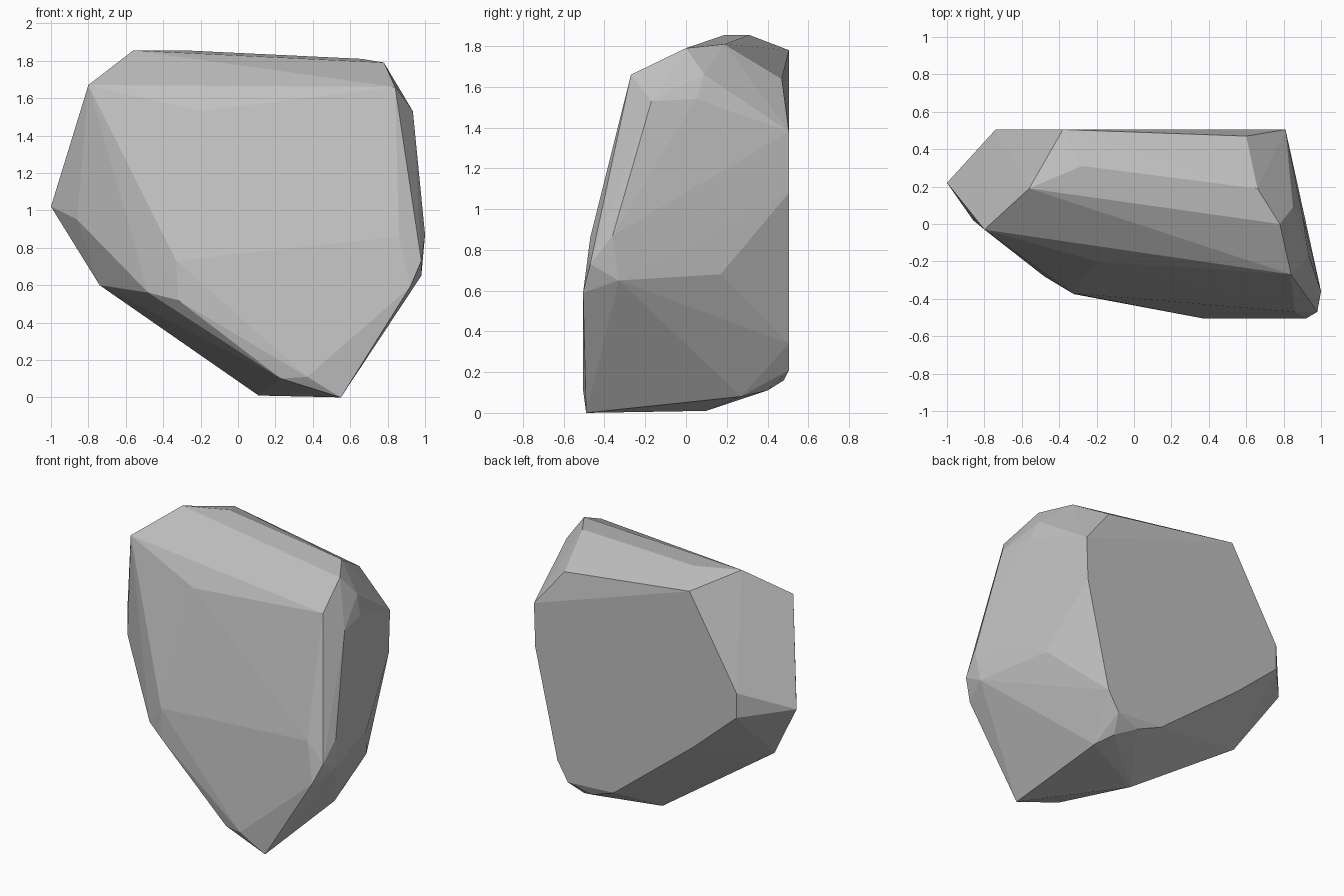
import bpy
import bmesh

# Corner points of the boulder, grouped by region
crown = [(-.56, .19, 1.855), (-.28, .31, 1.855), (.66, .19, 1.81), (.78, 0, 1.79),
         (-.8, -.03, 1.67), (.84, -.27, 1.66), (.85, .09, 1.66), (.6, .47, 1.64)]
front = [(-.2, -.2, 1.53), (-.33, -.37, .73), (-.32, -.375, .52), (-.48, -.28, .56),
         (.86, -.47, .86), (.92, -.505, .59), (.37, -.505, .11)]
right = [(.935, -.17, 1.53), (.9, .05, 1.54), (1, -.36, .87), (.98, -.47, .73),
         (.98, -.33, .65), (.92, -.05, .77), (.86, .17, .68)]
left = [(-1, .22, 1.02), (-.86, .02, .95), (-.74, .09, .6)]
back = [(-.38, .505, 1.78), (.81, .505, 1.38), (.8, .505, 1.08), (.63, .505, .34),
        (.55, .505, .21), (.2, .505, .23), (-.41, .505, .71), (-.74, .505, 1.0),
        (-.74, .505, 1.17)]
base = [(.55, -.49, 0), (.11, .1, .01), (.23, -.46, .1), (.55, .27, .08),
        (.5, .4, .11), (.38, .48, .16)]

# Boulder: faceted convex hull around the corners
bm = bmesh.new()
for p in crown + front + right + left + back + base:
    bm.verts.new(p)
bmesh.ops.convex_hull(bm, input=bm.verts[:])
loose = [v for v in bm.verts if not v.link_faces]
bmesh.ops.delete(bm, geom=loose, context='VERTS')
bmesh.ops.recalc_face_normals(bm, faces=bm.faces[:])

mesh = bpy.data.meshes.new("boulder")
bm.to_mesh(mesh)
bm.free()
boulder = bpy.data.objects.new("boulder", mesh)
bpy.context.collection.objects.link(boulder)

# Plain stone colour
stone = bpy.data.materials.new("stone_grey")
stone.diffuse_color = (.52, .52, .52, 1)
mesh.materials.append(stone)
